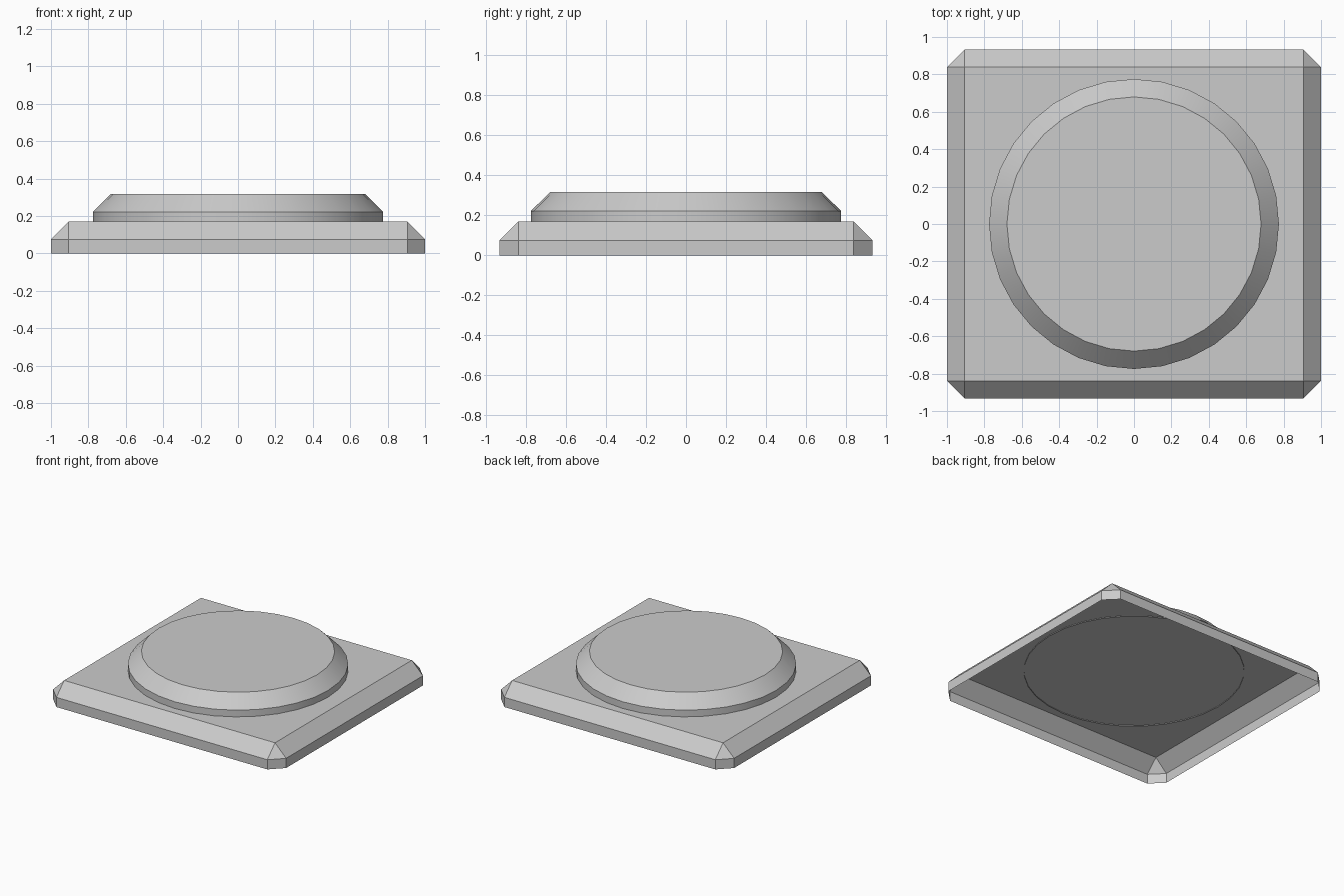
import bpy, bmesh, math
from mathutils import Matrix

if "Cube" in bpy.data.objects:
    bpy.data.objects.remove(bpy.data.objects["Cube"], do_unlink=True)

CHAMFER = 0.095

grey = bpy.data.materials.new("plain_grey")
grey.use_nodes = True
colour = (0.6, 0.6, 0.6, 1)
grey.diffuse_color = colour
grey.node_tree.nodes["Principled BSDF"].inputs["Base Color"].default_value = colour


def finish_shell(bm, name, edges, bottom):
    """Chamfer the edges, open the underside and make the object."""
    bmesh.ops.bevel(bm, geom=edges, offset=CHAMFER, segments=1,
                    affect='EDGES', profile=0.5)
    floor = [f for f in bm.faces
             if all(abs(v.co.z - bottom) < 1e-4 for v in f.verts)]
    bmesh.ops.delete(bm, geom=floor, context='FACES_ONLY')
    bmesh.ops.recalc_face_normals(bm, faces=bm.faces)
    mesh = bpy.data.meshes.new(name)
    bm.to_mesh(mesh)
    bm.free()
    mesh.materials.append(grey)
    obj = bpy.data.objects.new(name, mesh)
    bpy.context.collection.objects.link(obj)
    return obj


# Square base plate: hollow, with chamfered top and corner edges
top = 0.17
bm = bmesh.new()
bmesh.ops.create_cube(bm, size=1, matrix=Matrix.Translation((0, 0, top / 2))
                      @ Matrix.Diagonal((2, 1.867, top, 1)))
edges = [e for e in bm.edges if max(v.co.z for v in e.verts) > top / 2]
finish_shell(bm, "base_plate", edges, 0)

# Round raised disc: hollow, with a chamfered rim, sunk slightly in the plate
low, high = 0.163, 0.317
bm = bmesh.new()
bmesh.ops.create_cone(bm, cap_ends=True, segments=32, radius1=0.775,
                      radius2=0.775, depth=high - low,
                      matrix=Matrix.Translation((0, 0, (low + high) / 2)))
edges = [e for e in bm.edges if min(v.co.z for v in e.verts) > high - 0.01]
disc = finish_shell(bm, "raised_disc", edges, low)

# Smooth the round sides but keep the rim edges sharp
bpy.ops.object.select_all(action='DESELECT')
disc.select_set(True)
bpy.context.view_layer.objects.active = disc
bpy.ops.object.shade_smooth_by_angle(angle=math.radians(30))
